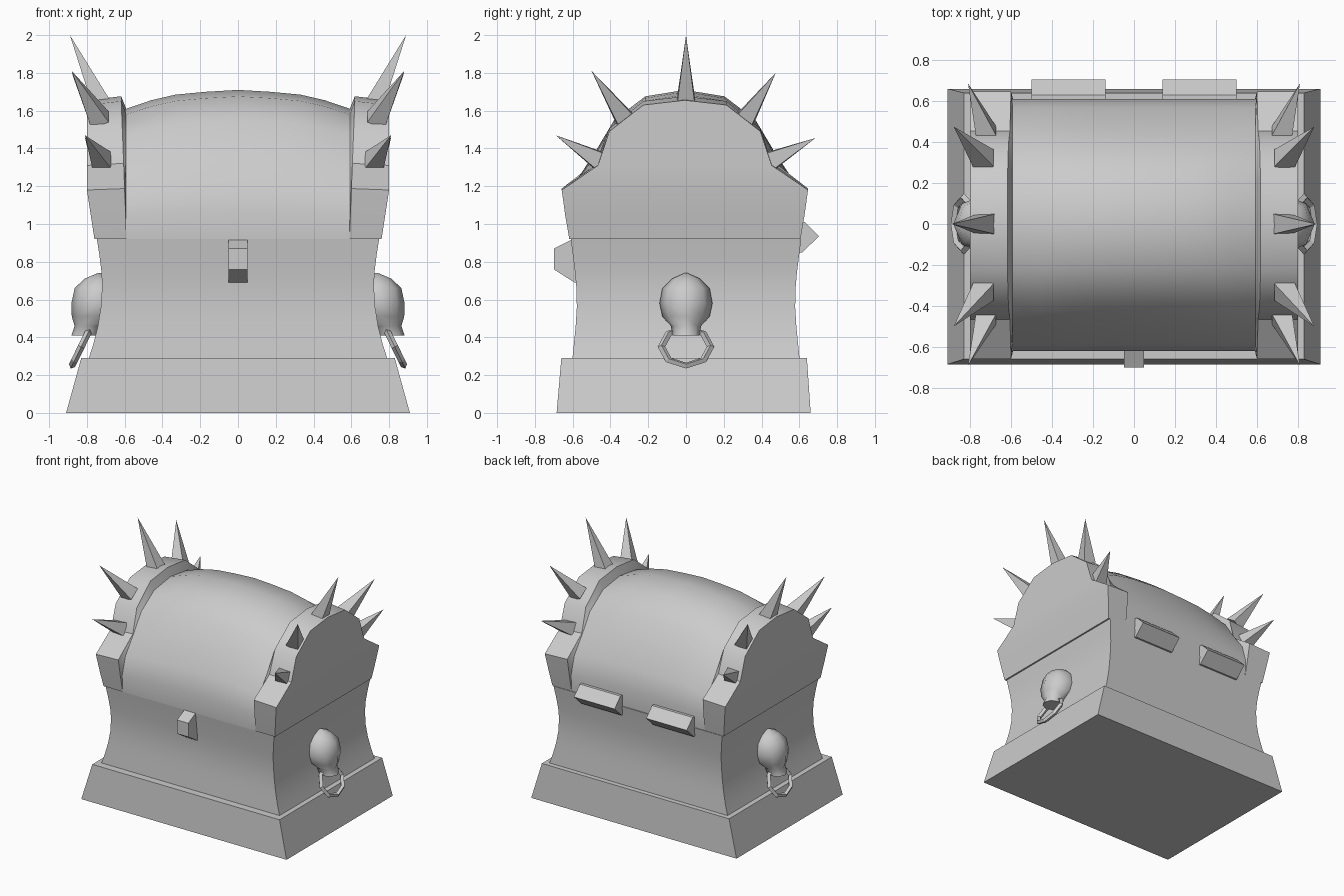
import bpy, bmesh, math
from mathutils import Vector

cube = bpy.data.objects.get("Cube")
if cube:
    bpy.data.objects.remove(cube, do_unlink=True)

grey = bpy.data.materials.new("plain_grey")
grey.use_nodes = True
grey.diffuse_color = (0.6, 0.6, 0.6, 1)
grey.node_tree.nodes["Principled BSDF"].inputs["Base Color"].default_value = (0.6, 0.6, 0.6, 1)


def make(name, verts, faces, smooth=0):
    """Mesh object with outward normals and optional smoothing angle."""
    mesh = bpy.data.meshes.new(name)
    mesh.from_pydata([tuple(v) for v in verts], [], faces)
    bm = bmesh.new()
    bm.from_mesh(mesh)
    bmesh.ops.recalc_face_normals(bm, faces=bm.faces)
    bm.to_mesh(mesh)
    bm.free()
    mesh.materials.append(grey)
    obj = bpy.data.objects.new(name, mesh)
    bpy.context.collection.objects.link(obj)
    if smooth:
        bpy.ops.object.select_all(action='DESELECT')
        obj.select_set(True)
        bpy.context.view_layer.objects.active = obj
        bpy.ops.object.shade_smooth_by_angle(angle=math.radians(smooth))
    return obj


def loft(name, rings, smooth=0, closed=False):
    """Skin equal rings; ends are capped with strips unless closed."""
    n, m = len(rings[0]), len(rings)
    faces = []
    for r in range(m if closed else m - 1):
        for i in range(n):
            j, s = (i + 1) % n, (r + 1) % m
            faces.append((r * n + i, r * n + j, s * n + j, s * n + i))
    if not closed:
        for base in (0, (m - 1) * n):
            for i in range((n - 1) // 2):
                strip = dict.fromkeys((i, i + 1, n - 2 - i, n - 1 - i))
                faces.append([base + k for k in strip])
    return make(name, [v for ring in rings for v in ring], faces, smooth)


def rect(z, hx, y0, y1):
    return [(-hx, y0, z), (hx, y0, z), (hx, y1, z), (-hx, y1, z)]


def extrude_x(name, profile, x0, x1, smooth=0):
    return loft(name, [[(x, y, z) for y, z in profile] for x in (x0, x1)], smooth)


# Plinth and waisted body
loft("plinth", [rect(0, .91, -.685, .66), rect(.29, .83, -.66, .64)])
waist = [(.28, .793, .602), (.36, .767, .594), (.46, .742, .584), (.56, .726, .578),
         (.66, .72, .58), (.74, .722, .587), (.83, .733, .598), (.92, .747, .61)]
loft("chest_body", [rect(z, hx, -hy, hy) for z, hx, hy in waist], 30)

# Lid: raised end bands stepping down to a bulging barrel
band = [(.612, .92), (.634, 1.05), (.652, 1.18), (.46, 1.31), (.40, 1.49), (.22, 1.63), (0, 1.655)]
barrel = [(.61, .92), (.615, 1.05), (.575, 1.19), (.47, 1.33), (.375, 1.47), (.21, 1.58), (0, 1.61)]


def section(half, x_at, lift):
    whole = [(-y, z) for y, z in half] + [(y, z) for y, z in reversed(half[:-1])]
    return [(x_at(z), y - .006, z + lift * (z - .92) / .69) for y, z in whole]


def flare(z):
    return .76 + .04 * min(1, (z - .92) / .26)


def rim(z):
    return .59 + .028 * min(1, (z - .92) / .7)


half_lid = [section(band, flare, 0), section(band, rim, .02),
            section(barrel, lambda z: .592, 0)]
for x, lift in ((.46, .045), (.33, .075), (.17, .09)):
    half_lid.append(section(barrel, lambda z, x=x: x, lift))
middle = section(barrel, lambda z: 0, .1)
mirrored = [[(-x, y, z) for x, y, z in ring] for ring in reversed(half_lid)]
loft("lid", half_lid + [middle] + mirrored, 35)

# Latch on the front, hinges on the back
extrude_x("latch", [(-.57, .915), (-.61, .915), (-.70, .87), (-.70, .76), (-.59, .69), (-.57, .69)], -.05, .05)
for side, label in ((-1, "right"), (1, "left")):
    extrude_x("hinge_" + label, [(.58, .85), (.615, .85), (.705, .935), (.63, 1.01), (.58, 1.01)],
              side * .14, side * .50)

# Spikes on both bands
spikes = [((.72, 0, 1.63), (.89, 0, 2.0)),
          ((.73, -.32, 1.55), (.88, -.50, 1.81)), ((.73, .31, 1.55), (.88, .475, 1.80)),
          ((.72, -.45, 1.33), (.81, -.69, 1.47)), ((.72, .44, 1.33), (.81, .685, 1.455))]


def spike(name, base, tip):
    base, tip = Vector(base), Vector(tip)
    d = (tip - base).normalized()
    u = (Vector((1, 0, 0)) - d * d.x).normalized()
    v = d.cross(u)
    corners = [base + .05 * (a * u + b * v) for a, b in ((-1, -1), (1, -1), (1, 1), (-1, 1))]
    make(name, corners + [tip], [(0, 1, 2, 3)] + [(i, (i + 1) % 4, 4) for i in range(4)])


# Handle knobs with hanging rings on both ends
knob = [(.74, .735, .008), (.71, .738, .075), (.66, .74, .125), (.58, .742, .14),
        (.51, .755, .125), (.46, .785, .08), (.41, .81, .072)]


def circle(n):
    return [(math.cos(2 * math.pi * i / n), math.sin(2 * math.pi * i / n)) for i in range(n)]


for side, label in ((-1, "right"), (1, "left")):
    for k, (b, t) in enumerate(spikes):
        spike(f"spike_{label}_{k + 1}", (side * b[0], b[1], b[2]), (side * t[0], t[1], t[2]))
    loft("handle_knob_" + label,
         [[(side * (x + r * c), r * s, z) for c, s in circle(8)] for z, x, r in knob], 50)
    # Ring leans outward at the bottom
    centre = Vector((side * .83, 0, .35))
    down = Vector((side * .44, 0, -.9))
    out = Vector((side * .9, 0, .44))
    rings = []
    for c, s in circle(8):
        radial = down * c * .85 + Vector((0, s, 0))
        rings.append([centre + radial * (.13 + .02 * a) + out * .018 * b for a, b in circle(4)])
    loft("handle_ring_" + label, rings, 0, closed=True)
